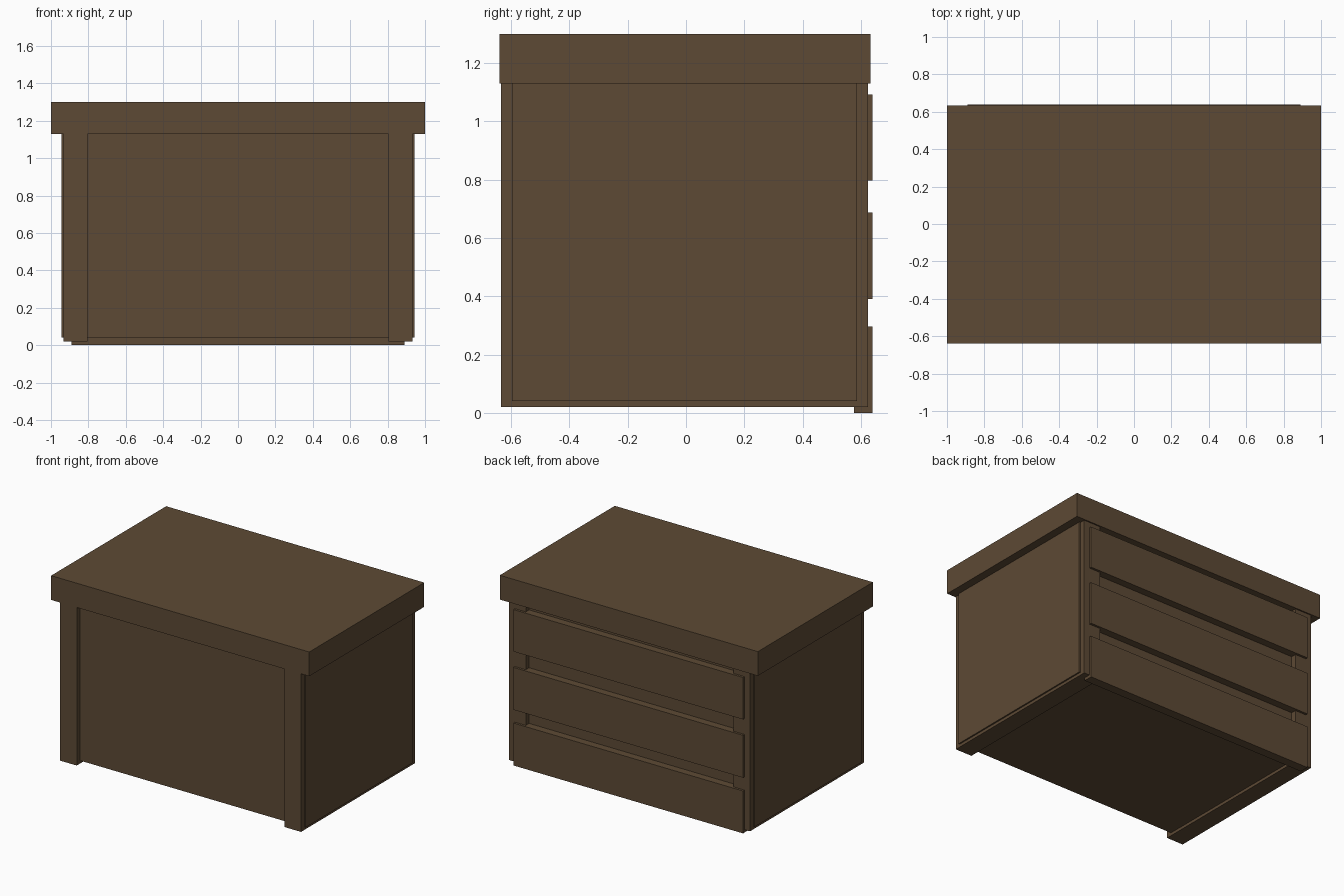
import bpy

if "Cube" in bpy.data.objects:
    bpy.data.objects.remove(bpy.data.objects["Cube"])

wood = bpy.data.materials.new("dark brown wood")
wood.diffuse_color = (0.110, 0.068, 0.035, 1)
wood.use_nodes = True
wood.node_tree.nodes["Principled BSDF"].inputs["Base Color"].default_value = wood.diffuse_color


def box(name, x, y, z):
    """Axis-aligned box from (min, max) ranges."""
    bpy.ops.mesh.primitive_cube_add(size=1)
    ob = bpy.context.object
    ob.name = name
    ranges = (x, y, z)
    for v in ob.data.vertices:
        v.co = [r[0] if c < 0 else r[1] for r, c in zip(ranges, v.co)]
    ob.data.materials.append(wood)
    return ob


# Thick overhanging top
box("top_slab", (-1, 1), (-0.64, 0.633), (1.13, 1.30))

# Core: shows as recessed front and back panels and raised side panels
box("core_cabinet", (-0.943, 0.943), (-0.597, 0.587), (0.04, 1.13))

# Side pedestals with the core passing through them
for side, label in ((-1, "left"), (1, "right")):
    xs = sorted((side * 0.805, side * 0.933))
    box(label + "_side_pedestal", xs, (-0.635, 0.624), (0.02, 1.13))

# Horizontal slats across the back
for label, z in (("lower", (0, 0.297)), ("middle", (0.39, 0.687)), ("upper", (0.798, 1.092))):
    box(label + "_back_slat", (-0.89, 0.89), (0.576, 0.64), z)
